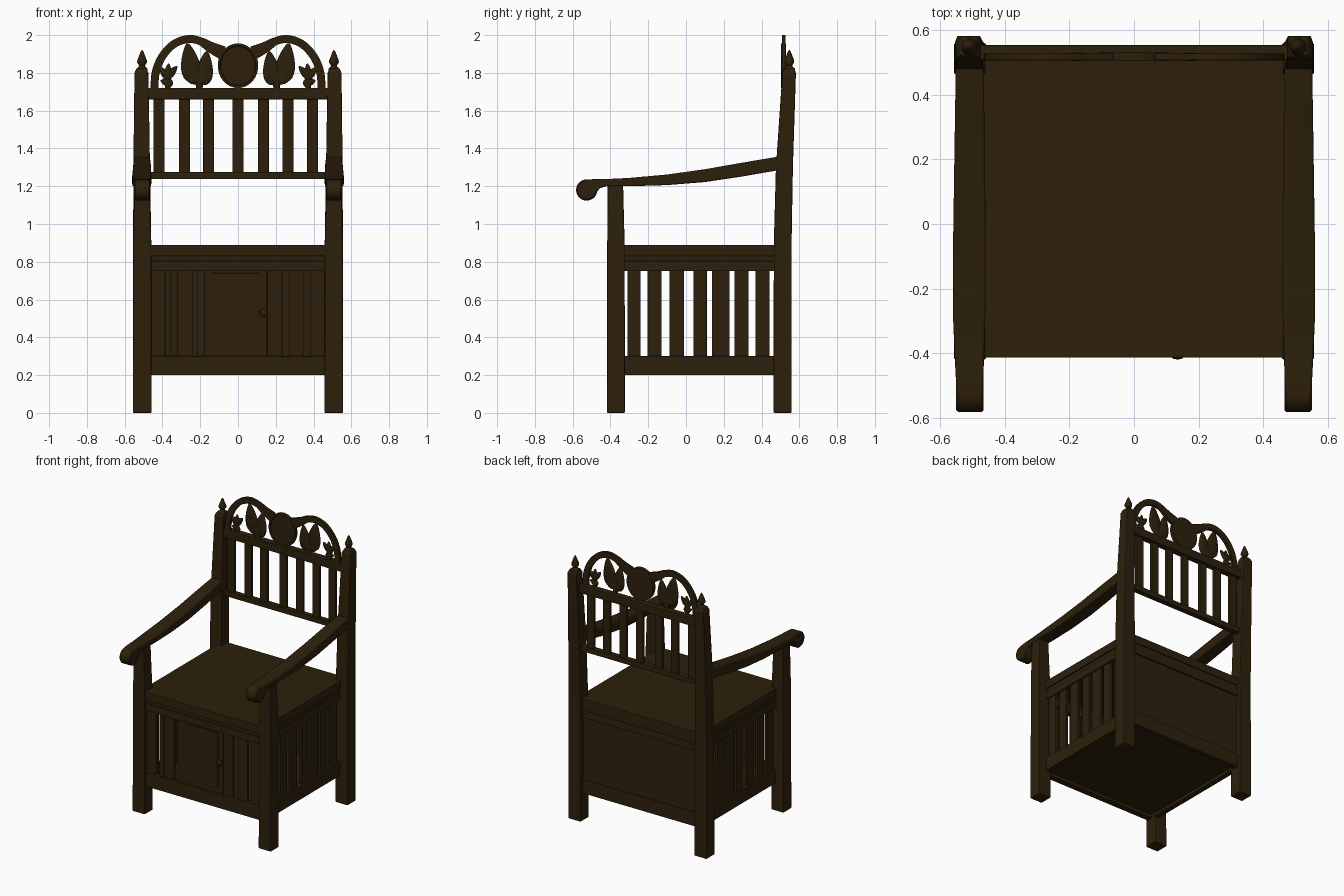
import bpy, bmesh
from math import sin, cos, pi, radians
from mathutils import Vector, Matrix

cube = bpy.data.objects.get("Cube")
if cube:
    bpy.data.objects.remove(cube)

wood = bpy.data.materials.new("dark_wood")
wood.use_nodes = True
color = (0.026, 0.0145, 0.0035, 1)
wood.diffuse_color = color
bsdf = wood.node_tree.nodes["Principled BSDF"]
bsdf.inputs["Base Color"].default_value = color
bsdf.inputs["Roughness"].default_value = 0.7


def finish(name, bm, mirror=False, bevel=0, smooth=False):
    bmesh.ops.recalc_face_normals(bm, faces=bm.faces)
    me = bpy.data.meshes.new(name)
    bm.to_mesh(me)
    bm.free()
    me.materials.append(wood)
    ob = bpy.data.objects.new(name, me)
    bpy.context.collection.objects.link(ob)
    if bevel:
        mod = ob.modifiers.new("Bevel", 'BEVEL')
        mod.width = bevel
        mod.segments = 2
        mod.limit_method = 'ANGLE'
    if mirror:
        mod = ob.modifiers.new("Mirror", 'MIRROR')
        mod.use_mirror_merge = False
    if smooth:
        bpy.ops.object.select_all(action='DESELECT')
        bpy.context.view_layer.objects.active = ob
        ob.select_set(True)
        bpy.ops.object.shade_smooth_by_angle(angle=radians(40))


def box(name, x0, x1, y0, y1, z0, z1, mirror=False, bevel=0.003):
    bm = bmesh.new()
    bmesh.ops.create_cube(bm, size=1)
    for v in bm.verts:
        v.co = ((x0 + x1) / 2 + v.co.x * (x1 - x0),
                (y0 + y1) / 2 + v.co.y * (y1 - y0),
                (z0 + z1) / 2 + v.co.z * (z1 - z0))
    finish(name, bm, mirror, bevel)


def loft(name, rings, **kw):
    """Skin equal-sized rings of points and close both ends."""
    bm = bmesh.new()
    loops = [[bm.verts.new(p) for p in ring] for ring in rings]
    n = len(loops[0])
    for a, b in zip(loops, loops[1:]):
        for i in range(n):
            j = (i + 1) % n
            bm.faces.new((a[i], a[j], b[j], b[i]))
    bm.faces.new(loops[0])
    bm.faces.new(loops[-1])
    finish(name, bm, **kw)


def spline(pts, steps=6):
    """Smooth path through the given points."""
    p = [Vector(q) for q in pts]
    p = [2 * p[0] - p[1]] + p + [2 * p[-1] - p[-2]]
    out = []
    for i in range(1, len(p) - 2):
        a, b, c, d = p[i - 1:i + 3]
        for k in range(steps):
            t = k / steps
            out.append(0.5 * (2 * b + (c - a) * t + (2 * a - 5 * b + 4 * c - d) * t * t
                              + (3 * b - a - 3 * c + d) * t ** 3))
    return out + [p[-2]]


def post(name, sections):
    loft(name, [[(x + sx * hx, y + sy * hy, z) for sx, sy in ((-1, -1), (1, -1), (1, 1), (-1, 1))]
                for z, x, y, hx, hy in sections], mirror=True, bevel=0.006)


def lathe(name, profile, center, axis='Z', mirror=False, n=20):
    c = Vector(center)
    rings = []
    for r, h in profile:
        ring = []
        for i in range(n):
            u, v = r * cos(2 * pi * i / n), r * sin(2 * pi * i / n)
            ring.append(c + Vector((u, v, h) if axis == 'Z' else (u, -h, v) if axis == 'Y' else (h, u, v)))
        rings.append(ring)
    loft(name, rings, mirror=mirror, smooth=True)


# Posts and finials
post("front_post", [(0, .507, -.371, .050, .048), (.9, .507, -.371, .048, .046),
                    (1.21, .508, -.374, .040, .041)])
post("back_post", [(0, .507, .511, .050, .048), (.9, .507, .512, .048, .047),
                   (1.3, .510, .521, .044, .045), (1.8, .511, .546, .037, .036),
                   (1.825, .511, .547, .026, .026)])
lathe("post_finial", [(.030, 0), (.030, .012), (.018, .022), (.016, .03), (.026, .045), (.025, .058),
                      (.016, .08), (.009, .1), (.001, .112)], (.508, .547, 1.81), mirror=True)

# Seat lid, necks, rails and floor of the chest
box("seat_lid", -.498, .498, -.413, .535, .83, .89)
box("floor_panel", -.48, .48, -.39, .53, .222, .245)
for label, z0, z1, inset in (("neck", .8, .832, .006), ("upper", .75, .803, 0), ("lower", .2, .3, 0)):
    box(label + "_front_rail", -.47, .47, -.406 + inset, -.36, z0, z1)
    box(label + "_back_rail", -.47, .47, .5, .535 - inset, z0, z1)
    box(label + "_side_rail", .455, .495 - inset, -.34, .48, z0, z1, mirror=True)
box("back_panel", -.465, .465, .505, .525, .29, .76)

# Side slats
for y0, y1 in ((-.31, -.24), (-.203, -.13), (-.088, -.01), (.04, .11),
               (.138, .23), (.257, .332), (.367, .442)):
    box("side_slat", .465, .485, y0, y1, .29, .76, mirror=True)

# Front slats, door and knob
for x0, x1 in ((-.462, -.385), (-.357, -.32), (-.32, -.24), (-.214, -.177),
               (.155, .235), (.27, .35), (.38, .462)):
    box("front_slat", x0, x1, -.392, -.372, .29, .76)
box("door_frame", -.177, .155, -.392, -.37, .29, .76)
box("door_panel", -.143, .115, -.398, -.38, .33, .74)
lathe("door_knob", [(.009, 0), (.009, .010), (.018, .015), (.021, .021), (.015, .028), (.001, .031)],
      (.135, -.388, .53), axis='Y')

# Backrest rails and slats
box("backrest_lower_rail", -.475, .475, .505, .545, 1.237, 1.275)
box("backrest_upper_rail", -.48, .48, .507, .553, 1.66, 1.72)
for x in (-.418, -.283, -.155, 0, .134, .264, .395):
    box("backrest_slat", x - .029, x + .029, .516, .536, 1.265, 1.67)

# Armrests: y, top, bottom, inner x, outer x
arm = [(.49, 1.357, 1.285, .466, .551), (.3, 1.325, 1.252, .462, .554), (.1, 1.290, 1.222, .460, .557),
       (-.1, 1.262, 1.206, .459, .560), (-.3, 1.244, 1.200, .460, .559), (-.42, 1.238, 1.200, .464, .554),
       (-.455, 1.238, 1.190, .465, .552), (-.475, 1.238, 1.165, .466, .551), (-.495, 1.237, 1.140, .466, .550),
       (-.53, 1.235, 1.130, .467, .549)]
loft("armrest", [[(a, y, b), (c, y, b), (c, y, t), (a, y, t)] for y, t, b, a, c in arm],
     mirror=True, bevel=.006, smooth=True)
lathe("armrest_scroll", [(.049, .465), (.056, .472), (.056, .543), (.049, .550)],
      (0, -.526, 1.180), axis='X', mirror=True, n=28)

# Crest: curved bands on either side of an oval medallion
path = spline([(.443, 1.70), (.436, 1.80), (.402, 1.885), (.34, 1.952), (.265, 1.979),
               (.20, 1.968), (.145, 1.936), (.08, 1.905)])
rings = []
for i, p in enumerate(path):
    d = (path[min(i + 1, len(path) - 1)] - path[max(i - 1, 0)]).normalized()
    w = .021 + .017 * max(0, i / len(path) - .7) / .3
    n = Vector((-d.y, d.x)) * w
    a, b = p + n, p - n
    rings.append([(a.x, .507, a.y), (b.x, .507, b.y), (b.x, .527, b.y), (a.x, .527, a.y)])
loft("crest_band", rings, mirror=True, smooth=True)

bm = bmesh.new()
bmesh.ops.create_cone(bm, cap_ends=True, segments=48, radius1=1, radius2=1, depth=1)
bm.transform(Matrix.Translation((0, .517, 1.838)) @ Matrix.Diagonal((.107, .026, .118, 1))
             @ Matrix.Rotation(radians(90), 4, 'X'))
bm.normal_update()
front_cap = [f for f in bm.faces if f.normal.y < -.9]
bmesh.ops.inset_individual(bm, faces=front_cap, thickness=.012)
bmesh.ops.inset_individual(bm, faces=front_cap, thickness=.004, depth=-.005)
finish("crest_medallion", bm, smooth=True)


def leaf(name, base, tip, width, thick=.011):
    """Pointed leaf running from base to tip in the plane of the crest."""
    d = Vector((tip[0] - base[0], tip[1] - base[1]))
    side = Vector((d.y, -d.x)).normalized()
    bm = bmesh.new()
    bmesh.ops.create_uvsphere(bm, u_segments=16, v_segments=12, radius=1)
    for v in bm.verts:
        t = (v.co.z + 1) / 2
        s = width * (1.25 - .75 * t)
        q = Vector(base) + d * t + side * v.co.x * s
        v.co = (q.x, .517 + v.co.y * thick, q.y)
    finish(name, bm, mirror=True, smooth=True)


# Carved foliage
leaf("large_leaf", (.238, 1.75), (.268, 1.957), .056)
leaf("inner_leaf", (.185, 1.735), (.165, 1.915), .048, .013)
leaf("lower_leaf", (.27, 1.768), (.14, 1.765), .030)
leaf("leaf_stem", (.205, 1.70), (.205, 1.80), .020)
leaf("bud_center", (.375, 1.75), (.367, 1.85), .024)
leaf("bud_inner", (.378, 1.775), (.322, 1.835), .023)
leaf("bud_outer", (.37, 1.775), (.415, 1.83), .022)
leaf("bud_base", (.345, 1.74), (.41, 1.76), .024)
leaf("bud_stem", (.37, 1.70), (.375, 1.78), .016)
